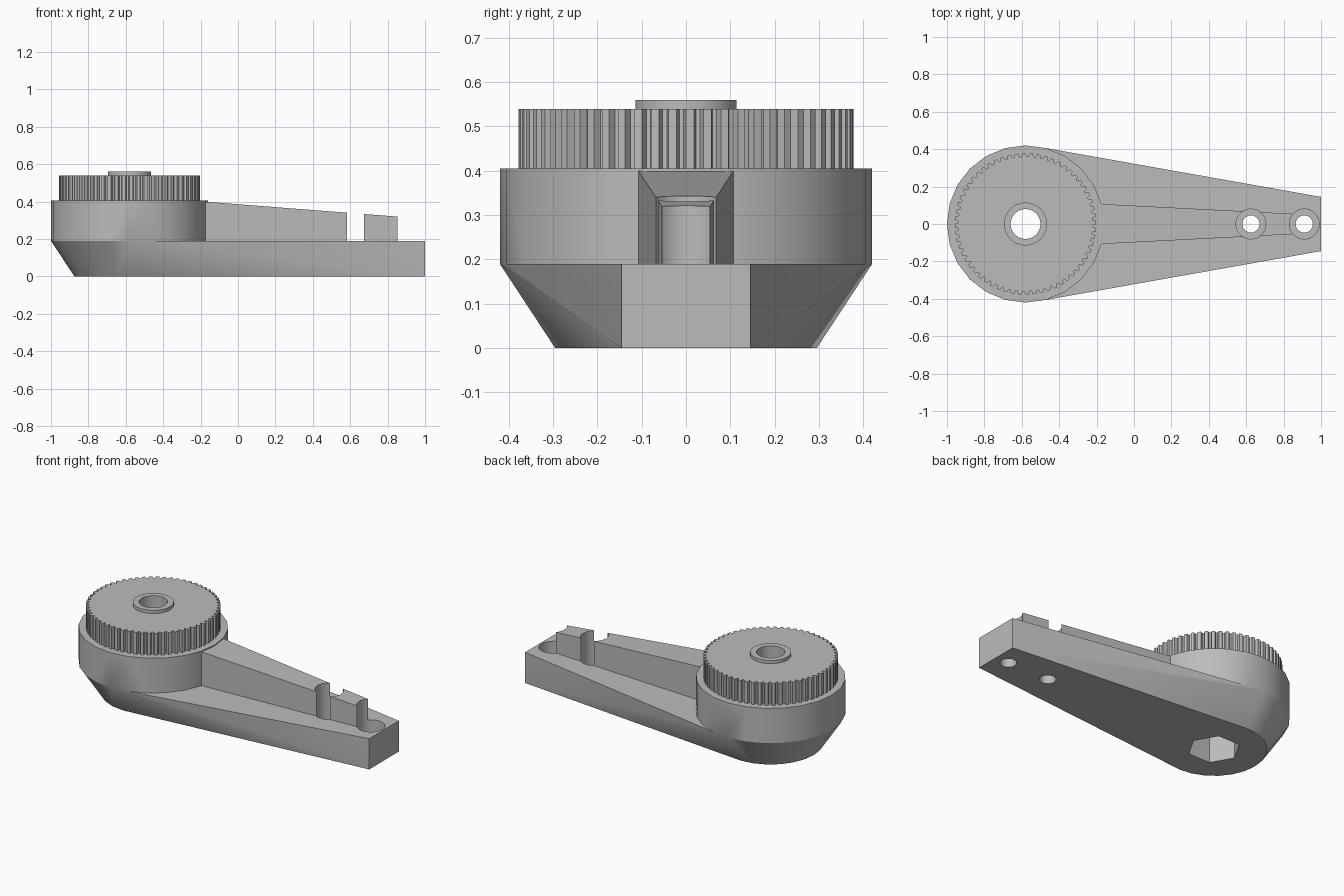
import bpy
import bmesh
from math import cos, sin, tau, radians

if "Cube" in bpy.data.objects:
    bpy.data.objects.remove(bpy.data.objects["Cube"])

HUB_X, HUB_R = -0.58, 0.42
DECK_Z, HUB_Z = 0.19, 0.405
BOLTS = (0.625, 0.91)

grey = bpy.data.materials.new("plain grey")
grey.use_nodes = True
grey.diffuse_color = (0.5, 0.5, 0.5, 1)
grey.node_tree.nodes["Principled BSDF"].inputs["Base Color"].default_value = (0.5, 0.5, 0.5, 1)


def finish(name, bm):
    bmesh.ops.recalc_face_normals(bm, faces=bm.faces)
    mesh = bpy.data.meshes.new(name)
    bm.to_mesh(mesh)
    bm.free()
    mesh.materials.append(grey)
    obj = bpy.data.objects.new(name, mesh)
    bpy.context.collection.objects.link(obj)
    return obj


def ring(x, radius, count):
    return [(x + radius * cos(tau * i / count), radius * sin(tau * i / count))
            for i in range(count)]


def prism(name, outline, z0, z1):
    bm = bmesh.new()
    low = [bm.verts.new((x, y, z0)) for x, y in outline]
    high = [bm.verts.new((x, y, z1(x) if callable(z1) else z1)) for x, y in outline]
    bm.faces.new(low)
    bm.faces.new(high)
    for i in range(len(low)):
        j = (i + 1) % len(low)
        bm.faces.new((low[i], low[j], high[j], high[i]))
    return finish(name, bm)


def combine(target, other, operation):
    mod = target.modifiers.new(operation.lower(), "BOOLEAN")
    mod.operation = operation
    mod.solver = "EXACT"
    mod.object = other
    bpy.context.view_layer.objects.active = target
    bpy.ops.object.modifier_apply(modifier=mod.name)
    bpy.data.objects.remove(other)


def shade(obj):
    bpy.ops.object.select_all(action="DESELECT")
    obj.select_set(True)
    bpy.context.view_layer.objects.active = obj
    bpy.ops.object.shade_smooth_by_angle(angle=radians(20))


# Tapered arm base: hull around a small low ring, a large high ring and the tip
bm = bmesh.new()
for radius, z in ((0.295, 0), (HUB_R, DECK_Z)):
    for x, y in ring(HUB_X, radius, 24) + [(1, 0.145), (1, -0.145)]:
        bm.verts.new((x, y, z))
hull = bmesh.ops.convex_hull(bm, input=bm.verts)
spare = {v for v in hull["geom_interior"] + hull["geom_unused"]
         if isinstance(v, bmesh.types.BMVert)}
bmesh.ops.delete(bm, geom=list(spare), context="VERTS")
bmesh.ops.dissolve_limit(bm, angle_limit=0.01, verts=bm.verts, edges=bm.edges)
arm = finish("arm_body", bm)

# Round hub and sloping rib
combine(arm, prism("hub", ring(HUB_X, HUB_R, 24), DECK_Z, HUB_Z), "UNION")
rib_outline = [(-0.25, -0.111), (0.9, -0.052), (0.9, 0.052), (-0.25, 0.111)]
rib = prism("rib", rib_outline, DECK_Z,
            lambda x: HUB_Z if x < 0 else 0.316)
# Rib top meets the hub edge
for v in rib.data.vertices:
    if v.co.z > 0.3:
        v.co.z = HUB_Z - 0.083 * (v.co.x + 0.174) if v.co.x > 0 else HUB_Z
combine(arm, rib, "UNION")

# Bolt holes with counterbores
for x in BOLTS:
    combine(arm, prism("counterbore", ring(x, 0.08, 32), 0.1, 0.6), "DIFFERENCE")
    combine(arm, prism("bolt_hole", ring(x, 0.046, 24), -0.1, 0.2), "DIFFERENCE")

# Shaft hole and hexagonal nut pocket
combine(arm, prism("shaft_hole", ring(HUB_X, 0.08, 30), -0.1, 0.7), "DIFFERENCE")
combine(arm, prism("nut_pocket", ring(HUB_X, 0.148, 6), -0.1, 0.25), "DIFFERENCE")
shade(arm)

# Toothed wheel with raised collar
TEETH = 60
profile = []
for i in range(TEETH):
    for part, radius in ((0, 0.378), (0.45, 0.378), (0.6, 0.36), (0.85, 0.36)):
        a = tau * (i + part) / TEETH
        profile.append((HUB_X + radius * cos(a), radius * sin(a)))
wheel = prism("toothed_wheel", profile, HUB_Z, 0.54)
combine(wheel, prism("collar", ring(HUB_X, 0.115, 30), 0.5, 0.56), "UNION")
combine(wheel, prism("wheel_bore", ring(HUB_X, 0.08, 30), 0.3, 0.7), "DIFFERENCE")
shade(wheel)
